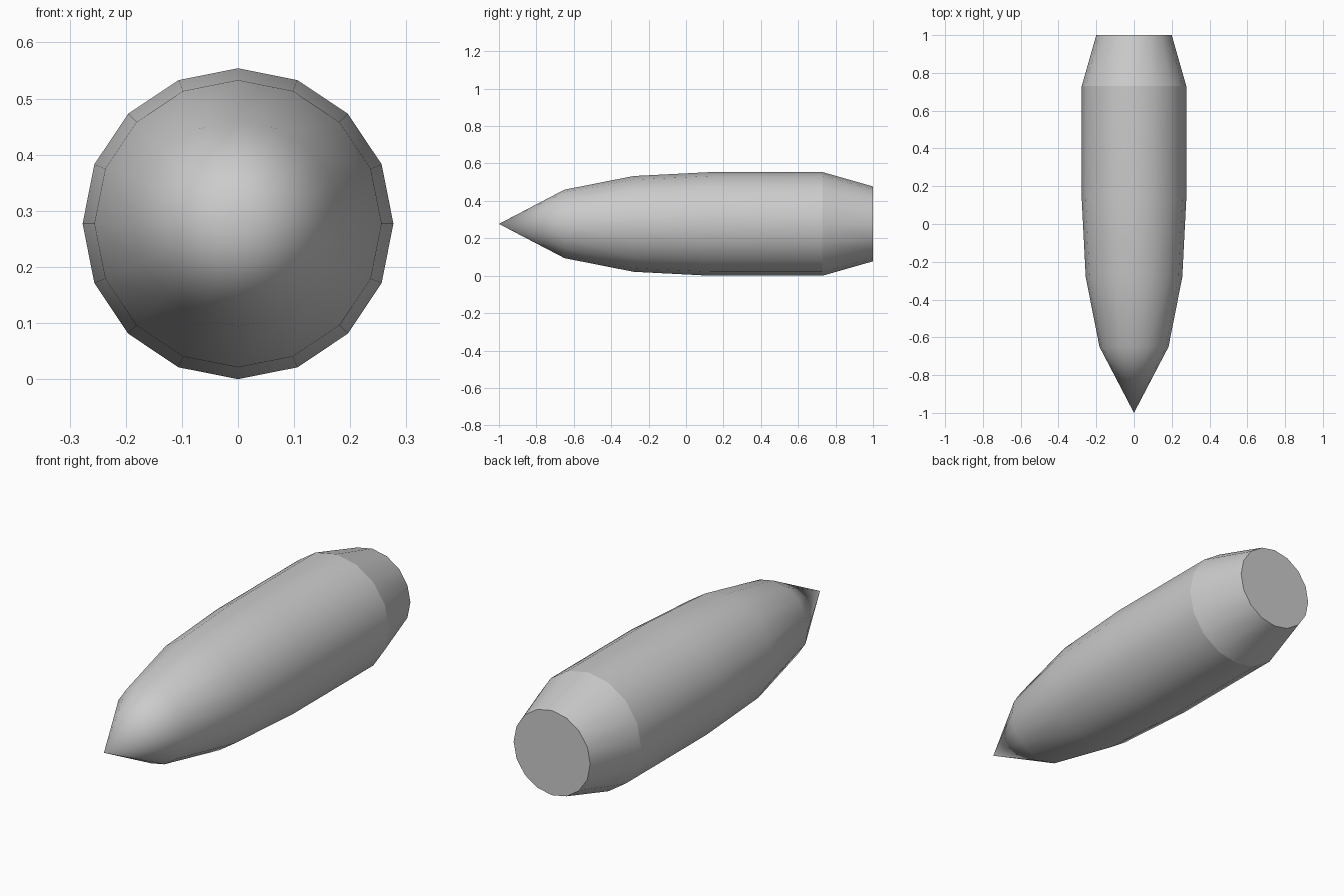
import bpy, bmesh
from math import sin, cos, tau

if "Cube" in bpy.data.objects:
    bpy.data.objects.remove(bpy.data.objects["Cube"])

SIDES = 16
R = 0.277
# profile (y, radius) behind the pointed tip
PROFILE = [(-0.65, 0.183), (-0.28, 0.256), (0.13, R), (0.73, R), (1.0, 0.2)]
SHARP_RINGS = (3, 4)

bm = bmesh.new()

# rings of the lathed body
rings = [[bm.verts.new((r * sin(tau * i / SIDES), y, R + r * cos(tau * i / SIDES)))
          for i in range(SIDES)] for y, r in PROFILE]
tip = bm.verts.new((0, -1, R))

# pointed nose, side walls, flat base
for i in range(SIDES):
    j = (i + 1) % SIDES
    bm.faces.new((tip, rings[0][i], rings[0][j]))
    for a, b in zip(rings, rings[1:]):
        bm.faces.new((a[i], b[i], b[j], a[j]))
base = bm.faces.new(rings[-1])
bmesh.ops.recalc_face_normals(bm, faces=bm.faces[:])

# smooth shading with crisp creases at the shoulder and base
for f in bm.faces:
    f.smooth = f is not base
for k in SHARP_RINGS:
    for i in range(SIDES):
        bm.edges.get((rings[k][i], rings[k][(i + 1) % SIDES])).smooth = False

mesh = bpy.data.meshes.new("pointed_slug")
bm.to_mesh(mesh)
bm.free()
bpy.context.collection.objects.link(bpy.data.objects.new("pointed_slug", mesh))
